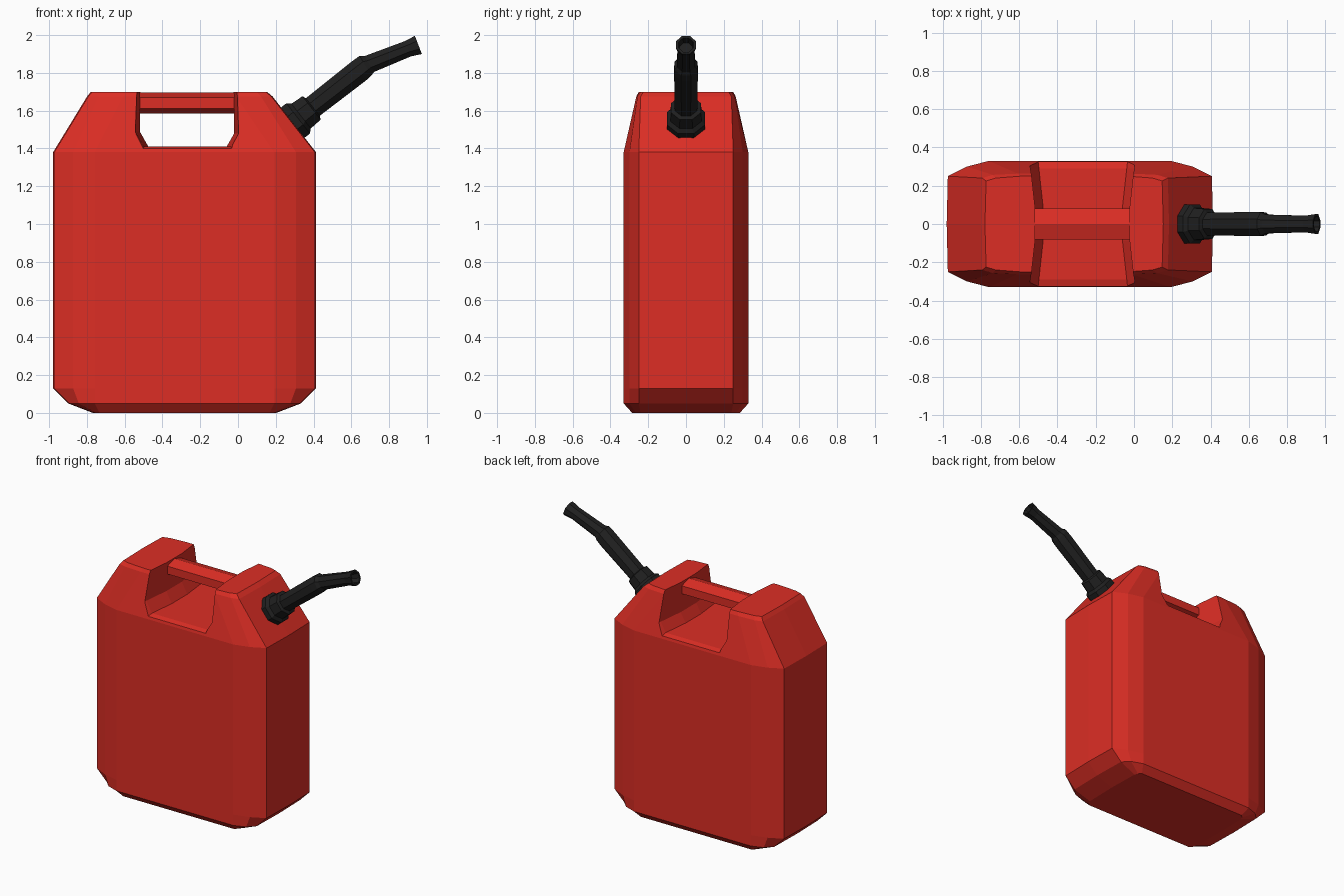
import bpy, bmesh, math
from mathutils import Vector

if "Cube" in bpy.data.objects:
    bpy.data.objects.remove(bpy.data.objects["Cube"])


def material(name, rgb):
    m = bpy.data.materials.new(name)
    m.diffuse_color = (*rgb, 1)
    m.use_nodes = True
    m.node_tree.nodes["Principled BSDF"].inputs["Base Color"].default_value = m.diffuse_color
    return m


RED = material("red plastic", (0.72, 0.027, 0.018))
BLACK = material("black plastic", (0.014, 0.014, 0.014))


def loft(name, rings, mat):
    """Skin a list of equal-length point rings and cap both ends."""
    bm = bmesh.new()
    rows = [[bm.verts.new(p) for p in ring] for ring in rings]
    n = len(rows[0])
    for a, b in zip(rows, rows[1:]):
        for i in range(n):
            j = (i + 1) % n
            bm.faces.new((a[i], a[j], b[j], b[i]))
    bm.faces.new(rows[0][::-1])
    bm.faces.new(rows[-1])
    bmesh.ops.recalc_face_normals(bm, faces=bm.faces)
    me = bpy.data.meshes.new(name)
    bm.to_mesh(me)
    bm.free()
    me.materials.append(mat)
    ob = bpy.data.objects.new(name, me)
    bpy.context.collection.objects.link(ob)
    return ob


# Can body: rounded plan outline lofted through five heights
def plan(z, cx, quarter):
    end = quarter[0][0] + 0.006
    right = [(end, 0)] + quarter
    left = [(-x, y) for x, y in reversed(quarter)] + [(-end, 0)]
    upper = right + left
    lower = [(x, -y) for x, y in reversed(upper[1:-1])]
    return [(cx + x, y, z) for x, y in upper + lower]


full = [(0.69, 0.25), (0.59, 0.30), (0.475, 0.33)]
body = loft("can_body", [
    plan(0.0, -0.283, [(0.48, 0.24), (0.47, 0.265), (0.45, 0.285)]),
    plan(0.05, -0.283, [(0.61, 0.25), (0.56, 0.30), (0.475, 0.33)]),
    plan(0.13, -0.283, full),
    plan(1.38, -0.283, full),
    plan(1.675, -0.308, [(0.485, 0.24), (0.43, 0.257), (0.30, 0.263)]),
    plan(1.70, -0.313, [(0.46, 0.225), (0.41, 0.24), (0.28, 0.25)]),
], RED)


# Grip recess cut across the top, a little wider at the outside
def recess(y, out, floor):
    prof = [(-0.475 - out, floor), (-0.52 - out, 1.49), (-0.515 - out, 1.9),
            (-0.025 + out, 1.9), (-0.02 + out, 1.48), (-0.06 + out, floor)]
    return [(x, y, z) for x, z in prof]


cutter = loft("recess_cutter", [
    recess(-0.45, 0.04, 1.362), recess(-0.29, 0.022, 1.41), recess(-0.09, 0.0, 1.41),
    recess(0.09, 0.0, 1.41), recess(0.29, 0.022, 1.41), recess(0.45, 0.04, 1.362)], RED)
cutter.hide_render = True
mod = body.modifiers.new("recess", "BOOLEAN")
mod.operation = "DIFFERENCE"
mod.solver = "EXACT"
mod.object = cutter
bpy.context.view_layer.objects.active = body
bpy.ops.object.modifier_apply(modifier=mod.name)
bpy.data.objects.remove(cutter)

# Handle bar bridging the recess
section = [(0, 1.695), (0.08, 1.67), (0.08, 1.612), (0, 1.585), (-0.08, 1.612), (-0.08, 1.67)]
loft("handle", [[(x, y, z) for y, z in section] for x in (-0.55, 0.01)], RED)


# Spout parts: eight-sided rings along a path in the x-z plane
def tube(name, stations):
    rings = []
    for x, z, angle, r in stations:
        c = Vector((x, 0, z))
        u = Vector((-math.sin(angle), 0, math.cos(angle)))
        v = Vector((0, 1, 0))
        rings.append([c + r * (u * math.cos(t) + v * math.sin(t))
                      for t in (math.tau * (i + 0.5) / 8 for i in range(8))])
    return loft(name, rings, BLACK)


A = math.radians(38)


def along(d, r):
    return (0.275 + d * math.cos(A), 1.525 + d * math.sin(A), A, r)


tube("spout_collar", [along(-0.03, 0.11), along(0.055, 0.11), along(0.075, 0.09),
                      along(0.145, 0.085), along(0.155, 0.06)])
B = math.radians(21)
M = math.radians(31)
tube("spout", [along(0.13, 0.064), along(0.46, 0.068),
               (0.675, 1.838, M, 0.066), (0.695, 1.847, M, 0.053),
               (0.90, 1.928, B, 0.047), (0.955, 1.948, B, 0.056),
               (0.955, 1.948, B, 0.042), (0.90, 1.928, B, 0.036)])
